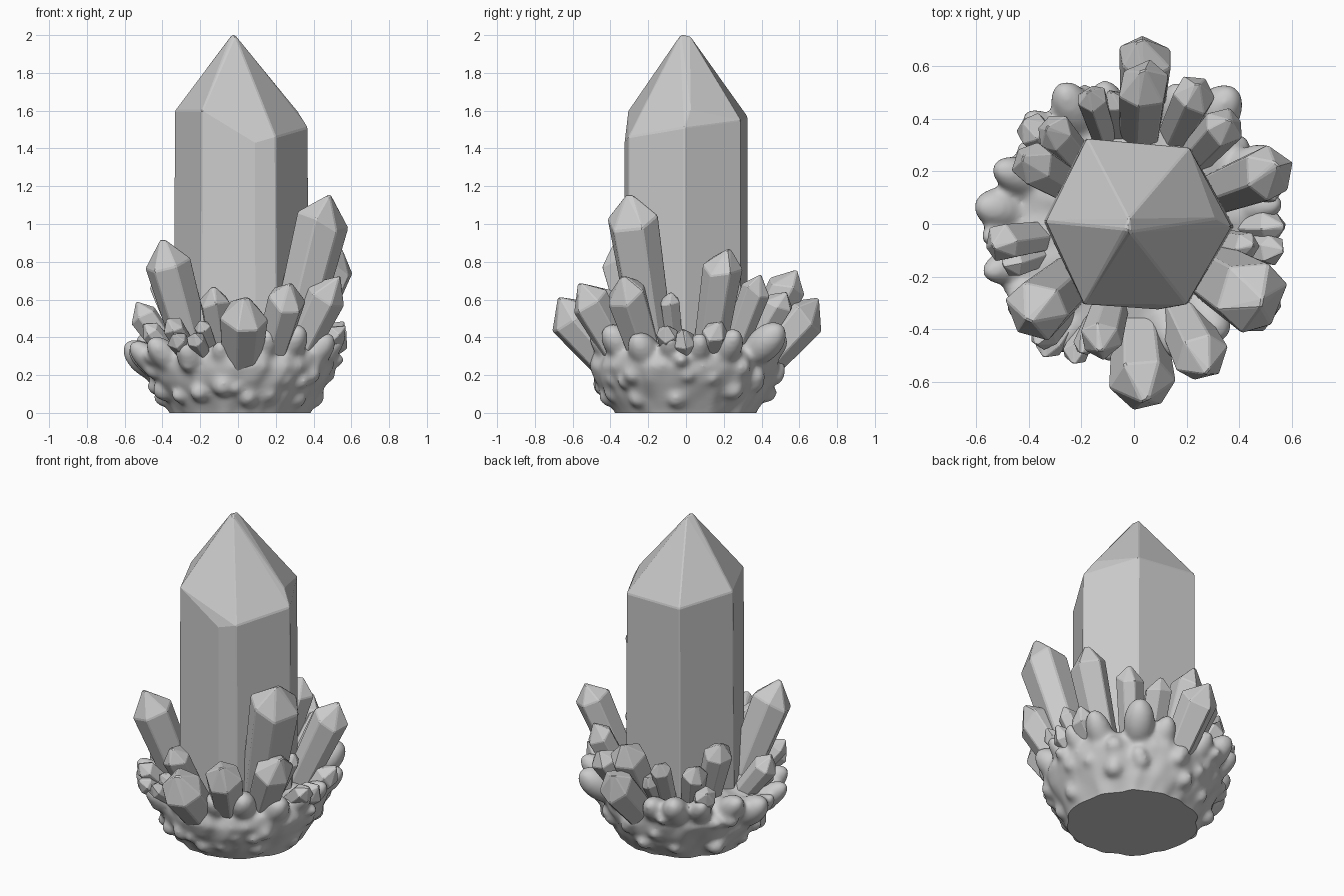
import bpy, bmesh, random
from math import cos, sin, tau, radians
from mathutils import Vector, noise

if "Cube" in bpy.data.objects:
    bpy.data.objects.remove(bpy.data.objects["Cube"])

random.seed(4)


def add_object(name, bm):
    mesh = bpy.data.meshes.new(name)
    bm.to_mesh(mesh)
    bm.free()
    ob = bpy.data.objects.new(name, mesh)
    bpy.context.collection.objects.link(ob)
    return ob


def hull_object(name, points, bevel):
    """Faceted solid around a few points, with finely chipped edges."""
    bm = bmesh.new()
    for p in points:
        bm.verts.new(p)
    bmesh.ops.convex_hull(bm, input=bm.verts[:])
    bmesh.ops.delete(bm, geom=[v for v in bm.verts if not v.link_faces], context='VERTS')
    bmesh.ops.dissolve_limit(bm, angle_limit=radians(1.5), verts=bm.verts[:], edges=bm.edges[:])
    bmesh.ops.recalc_face_normals(bm, faces=bm.faces[:])
    ob = add_object(name, bm)
    mod = ob.modifiers.new("chipped_edges", 'BEVEL')
    mod.width = bevel
    mod.segments = 1
    mod.limit_method = 'ANGLE'
    mod.angle_limit = radians(20)
    return ob


def crystal(name, tip, r):
    """Six-sided point growing outward from the rock, slightly wider at the shoulder."""
    tip = Vector(tip)
    base = Vector((tip.x * 0.5, tip.y * 0.5, 0.2))
    axis = tip - base
    length = axis.length
    rot = axis.to_track_quat('Z', 'Y')
    turn = random.uniform(0, tau / 6)
    pts = []
    for i in range(6):
        a = turn + i * tau / 6 + random.uniform(-0.12, 0.12)
        rr = r * random.uniform(0.95, 1.05)
        shoulder = length - r * random.uniform(0.8, 1.2)
        pts.append(Vector((0.78 * rr * cos(a), 0.78 * rr * sin(a), 0)))
        pts.append(Vector((rr * cos(a), rr * sin(a), shoulder)))
    off = Vector((random.uniform(-.15, .15) * r, random.uniform(-.15, .15) * r, length))
    pts += [off, off + Vector((0.2 * r, 0.08 * r, -0.03 * r))]
    return hull_object(name, [base + rot @ p for p in pts], r * 0.05)


# Main crystal: irregular hexagonal column with an off-centre point
shoulders = [(0.37, -0.01, 1.51), (0.21, 0.29, 1.55), (-0.18, 0.325, 1.57),
             (-0.335, 0.01, 1.60), (-0.19, -0.305, 1.60), (0.09, -0.325, 1.43), (0.20, -0.305, 1.46)]
feet = [(x * 1.03, y, 0.1) for x, y, z in shoulders]
hull_object("main_crystal", shoulders + feet +
            [(0.31, 0.02, 1.605), (-0.035, -0.02, 2.0), (-0.015, -0.03, 2.0), (-0.02, 0.02, 1.998)], 0.006)

# Surrounding crystals: tip position and shoulder radius
crystals = [
    (0.485, -0.30, 1.16, .145), (-0.41, -0.36, 0.92, .122), (0.55, 0.21, 0.87, .11),
    (0.05, 0.71, 0.60, .115), (0.04, 0.58, 0.76, .105), (0.04, -0.69, 0.60, .13),
    (0.28, -0.56, 0.69, .11), (0.52, -0.35, 0.73, .115), (0.37, 0.40, 0.73, .082),
    (0.25, 0.53, 0.64, .082), (0.45, -0.09, 0.64, .055), (0.57, 0.17, 0.48, .075),
    (0.58, -0.01, 0.43, .07), (0.57, -0.11, 0.46, .06), (-0.55, -0.08, 0.58, .075),
    (-0.14, -0.48, 0.67, .082), (-0.37, -0.46, 0.50, .06), (-0.20, -0.49, 0.49, .045),
    (-0.35, -0.50, 0.42, .055), (-0.24, -0.53, 0.42, .05), (-0.42, 0.25, 0.76, .085),
    (-0.33, 0.38, 0.63, .075), (-0.17, 0.51, 0.66, .06), (-0.08, 0.50, 0.55, .055),
    (-0.42, 0.39, 0.50, .065), (-0.50, -0.16, 0.47, .055),
]
for i, (x, y, z, r) in enumerate(crystals):
    crystal(f"side_crystal_{i + 1:02d}", (x, y, z), r)

# Rock base: flared bowl profile, lathed with lumpy radius
bm = bmesh.new()
profile = [(0.34, -0.08), (0.37, 0), (0.42, 0.08), (0.465, 0.16), (0.50, 0.24),
           (0.495, 0.31), (0.43, 0.35), (0.3, 0.38)]
n = 72
rings = []
for r, z in profile:
    ring = []
    for i in range(n):
        a = i * tau / n
        d = Vector((cos(a), sin(a), 0))
        lump = 0.03 * noise.noise(d * 3 + Vector((0, 0, z * 6))) \
            + 0.03 * noise.noise(d * 7 + Vector((5, 0, z * 9)))
        ring.append(bm.verts.new(d * (r + lump) + Vector((0.01, 0, z + lump * 0.5))))
    rings.append(ring)
for lo, hi in zip(rings, rings[1:]):
    for i in range(n):
        j = (i + 1) % n
        bm.faces.new((lo[i], lo[j], hi[j], hi[i]))
bm.faces.new(rings[0][::-1])
bm.faces.new(rings[-1])


def knob(tip, r, length):
    """Rounded stub pointing up and out, ending at the tip."""
    tip = Vector(tip)
    axis = Vector((tip.x, tip.y, 0)).normalized() + Vector((0, 0, 0.8 if length > 0.1 else 0.1))
    axis.normalize()
    mat = axis.to_track_quat('Z', 'Y').to_matrix()
    res = bmesh.ops.create_icosphere(bm, subdivisions=3, radius=1)
    for v in res["verts"]:
        v.co = tip - axis * length + mat @ Vector((v.co.x * r, v.co.y * r, v.co.z * length))


# Large knobs around the rim: tip position, radius
for x, y, z, r in [
    (0.38, 0.51, 0.46, .09), (-0.28, 0.53, 0.44, .08), (-0.41, 0.42, 0.43, .07),
    (-0.60, 0.07, 0.37, .085), (-0.57, -0.19, 0.37, .07), (0.54, 0.27, 0.43, .075),
    (0.50, -0.27, 0.41, .085), (0.17, -0.50, 0.43, .08), (0.34, -0.43, 0.45, .085),
    (-0.10, -0.52, 0.37, .065), (-0.47, -0.34, 0.39, .075), (-0.30, -0.48, 0.37, .075),
    (0.56, 0.08, 0.41, .07), (0.56, -0.09, 0.41, .065), (0.18, 0.53, 0.41, .075),
    (-0.12, 0.54, 0.41, .075), (-0.53, 0.22, 0.41, .075), (-0.58, -0.05, 0.35, .06),
]:
    knob((x, y, z), r, 0.15)
# Small bumps scattered on the flank
for i in range(34):
    a = i * 2.39996 + random.uniform(-.2, .2)
    z = random.uniform(0.08, 0.33)
    r = 0.40 + 0.47 * z + random.uniform(0.01, 0.035)
    knob((r * cos(a), r * sin(a), z), random.uniform(.04, .06), 0.065)

# Fuse into one soft mass, then slice flat at the ground
raw = add_object("rock_raw", bm)
remesh = raw.modifiers.new("fuse", 'REMESH')
remesh.mode = 'VOXEL'
remesh.voxel_size = 0.013
smooth = raw.modifiers.new("soften", 'SMOOTH')
smooth.factor = 0.5
smooth.iterations = 18
deps = bpy.context.evaluated_depsgraph_get()
bm = bmesh.new()
bm.from_object(raw, deps)
bpy.data.objects.remove(raw)
cut = bmesh.ops.bisect_plane(bm, geom=bm.verts[:] + bm.edges[:] + bm.faces[:],
                             plane_co=(0, 0, 0), plane_no=(0, 0, -1), clear_outer=True)
rim = [e for e in cut["geom_cut"] if isinstance(e, bmesh.types.BMEdge)]
bmesh.ops.holes_fill(bm, edges=rim, sides=0)
rock = add_object("rock_base", bm)
bpy.context.view_layer.objects.active = rock
rock.select_set(True)
bpy.ops.object.shade_smooth_by_angle(angle=radians(40))
